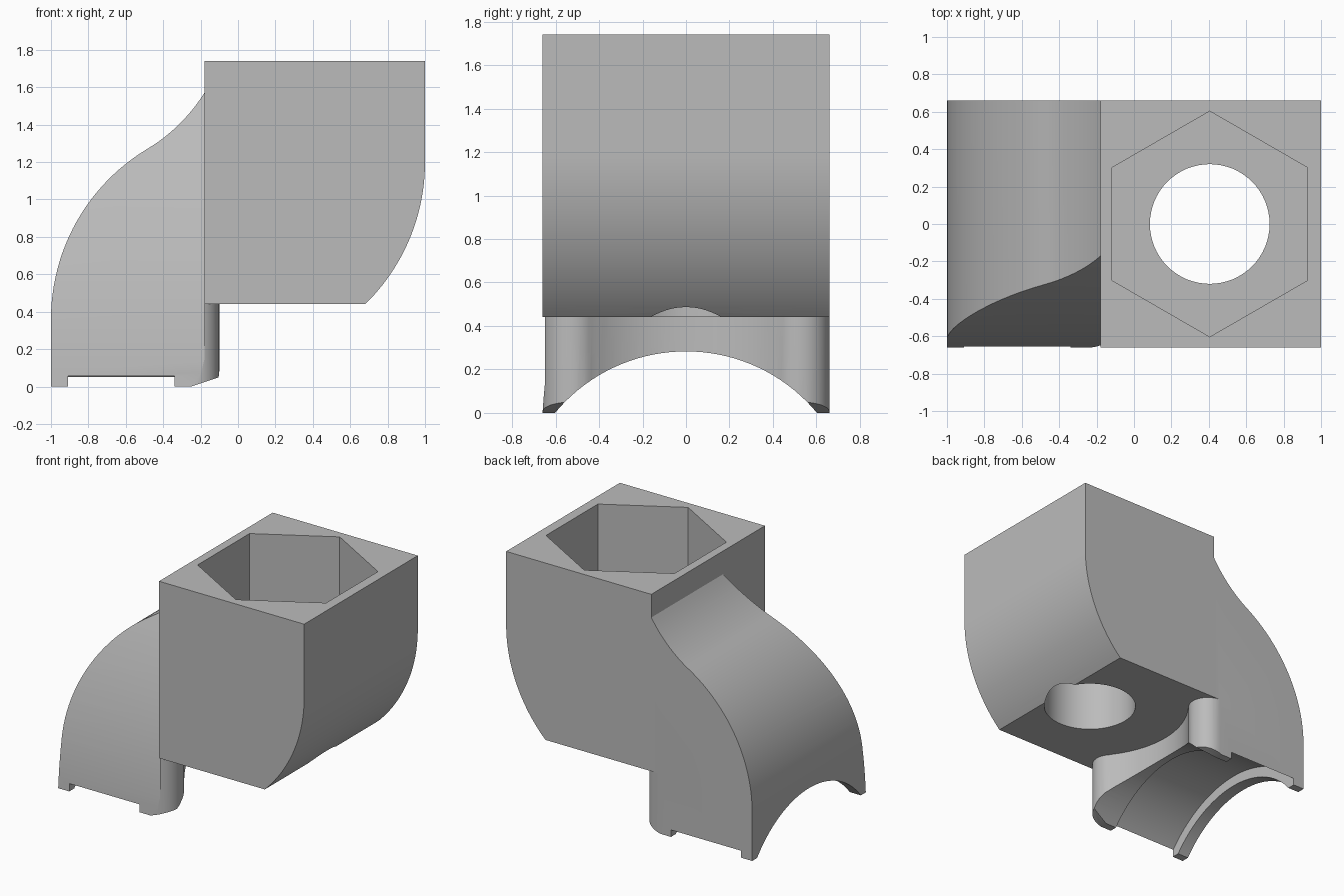
import bpy, bmesh
from math import sin, cos, pi, radians, sqrt, asin, atan2
from mathutils import Vector

if "Cube" in bpy.data.objects:
    bpy.data.objects.remove(bpy.data.objects["Cube"])

grey = bpy.data.materials.new("plain_grey")
grey.use_nodes = True
grey.diffuse_color = (0.5, 0.5, 0.5, 1)
grey.node_tree.nodes["Principled BSDF"].inputs["Base Color"].default_value = (0.5, 0.5, 0.5, 1)


def arc(cx, cy, r, a0, a1, n=24):
    """Points on an arc, angles in degrees."""
    steps = [radians(a0 + (a1 - a0) * i / n) for i in range(n + 1)]
    return [(cx + r * cos(a), cy + r * sin(a)) for a in steps]


def prism(name, outline, axis, lo, hi):
    """Extrude a 2D outline along one axis; the outline uses the other two axes in order."""
    bm = bmesh.new()
    verts = []
    for p in outline:
        co = list(p)
        co.insert("xyz".index(axis), lo)
        verts.append(bm.verts.new(co))
    face = bm.faces.new(verts)
    out = bmesh.ops.extrude_face_region(bm, geom=[face])
    shift = Vector([hi - lo if a == axis else 0 for a in "xyz"])
    moved = [v for v in out["geom"] if isinstance(v, bmesh.types.BMVert)]
    bmesh.ops.translate(bm, verts=moved, vec=shift)
    bmesh.ops.recalc_face_normals(bm, faces=bm.faces)
    mesh = bpy.data.meshes.new(name)
    bm.to_mesh(mesh)
    bm.free()
    mesh.materials.append(grey)
    obj = bpy.data.objects.new(name, mesh)
    bpy.context.collection.objects.link(obj)
    return obj


def carve(obj, cutters):
    """Subtract cutters, bake the result and shade it."""
    for c in cutters:
        mod = obj.modifiers.new(c.name, "BOOLEAN")
        mod.operation, mod.solver, mod.object = "DIFFERENCE", "EXACT", c
    bpy.context.view_layer.update()
    deps = bpy.context.evaluated_depsgraph_get()
    mesh = bpy.data.meshes.new_from_object(obj.evaluated_get(deps))
    obj.modifiers.clear()
    obj.data = mesh
    for c in cutters:
        bpy.data.objects.remove(c)
    bpy.ops.object.select_all(action="DESELECT")
    obj.select_set(True)
    bpy.context.view_layer.objects.active = obj
    bpy.ops.object.shade_smooth_by_angle(angle=radians(20))


HALF = 0.66          # half width
BASE = 0.44          # underside of the housing
JOIN = -0.18         # where arm and housing meet
BOLT = 0.405         # bolt axis
R = 1.0625           # big side curves

# Housing with a rounded lower side, hexagonal pocket and bolt hole
low = -math_angle if (math_angle := asin((1.2 - BASE) / R) * 180 / pi) else 0
side = arc(1 - R, 1.2, R, low, 0)
housing = prism("housing", [(JOIN, BASE)] + side + [(1, 1.74), (JOIN, 1.74)], "y", -HALF, HALF)
pocket = prism("pocket_cutter", arc(BOLT, 0, 0.603, 30, 330, 5), "z", 0.95, 2)
hole = prism("hole_cutter", arc(BOLT, 0, 0.32, 0, 354.375, 63), "z", 0.2, 1.2)
carve(housing, [pocket, hole])

# Arm with an S-curved top and a foot that steps under the housing
bend = 180 - asin((1.27 - 0.36) / R) * 180 / pi
top = arc(R - 1, 0.36, R, 180, bend) + arc(-0.96, 2.058, 0.92, -58, -32, 14)[1:]
top[-1] = (JOIN, 1.57)
arm = prism("arm", [(-0.25, 0), (-1, 0)] + top + [(JOIN, BASE), (-0.1, BASE), (-0.1, 0.05)],
            "y", -HALF, HALF)

# Leaning front of the arm
lean = [(-HALF + 0.06 * z + 0.16 * z * z, z) for z in [i * 0.07 for i in range(25)]]
front = prism("front_cutter", [(-1, 0)] + lean + [(-1, 1.68)], "x", -1.2, JOIN)

# Tube saddle: a narrow bore and a wider relief between the two ribs
bore = prism("bore_cutter", arc(0, -0.5, 0.783, 0, 357.1875, 127), "x", -1.2, 0.2)
relief = prism("relief_cutter", arc(0, -0.5, 0.86, 0, 357.1875, 127), "x", -0.91, -0.34)

# Rounded foot corners and the clearance around the bolt
post_x, post_y, post_r = -0.235, 0.525, 0.135
meet = (-0.135, 0.43)
clear_r = sqrt((BOLT - meet[0]) ** 2 + meet[1] ** 2)
swing = atan2(meet[1], BOLT - meet[0]) * 180 / pi
post_end = atan2(meet[1] - post_y, meet[0] - post_x) * 180 / pi
corner = arc(post_x, post_y, post_r, 90, post_end, 16)
inner = arc(BOLT, 0, clear_r, 180 - swing, 180 + swing, 32)[1:-1]
mirrored = [(x, -y) for x, y in reversed(corner)]
outline = [(0.3, 0.8), (post_x, 0.8)] + corner + inner + mirrored + [(post_x, -0.8), (0.3, -0.8)]
foot = prism("foot_cutter", outline, "z", -0.2, BASE)
carve(arm, [front, bore, relief, foot])
